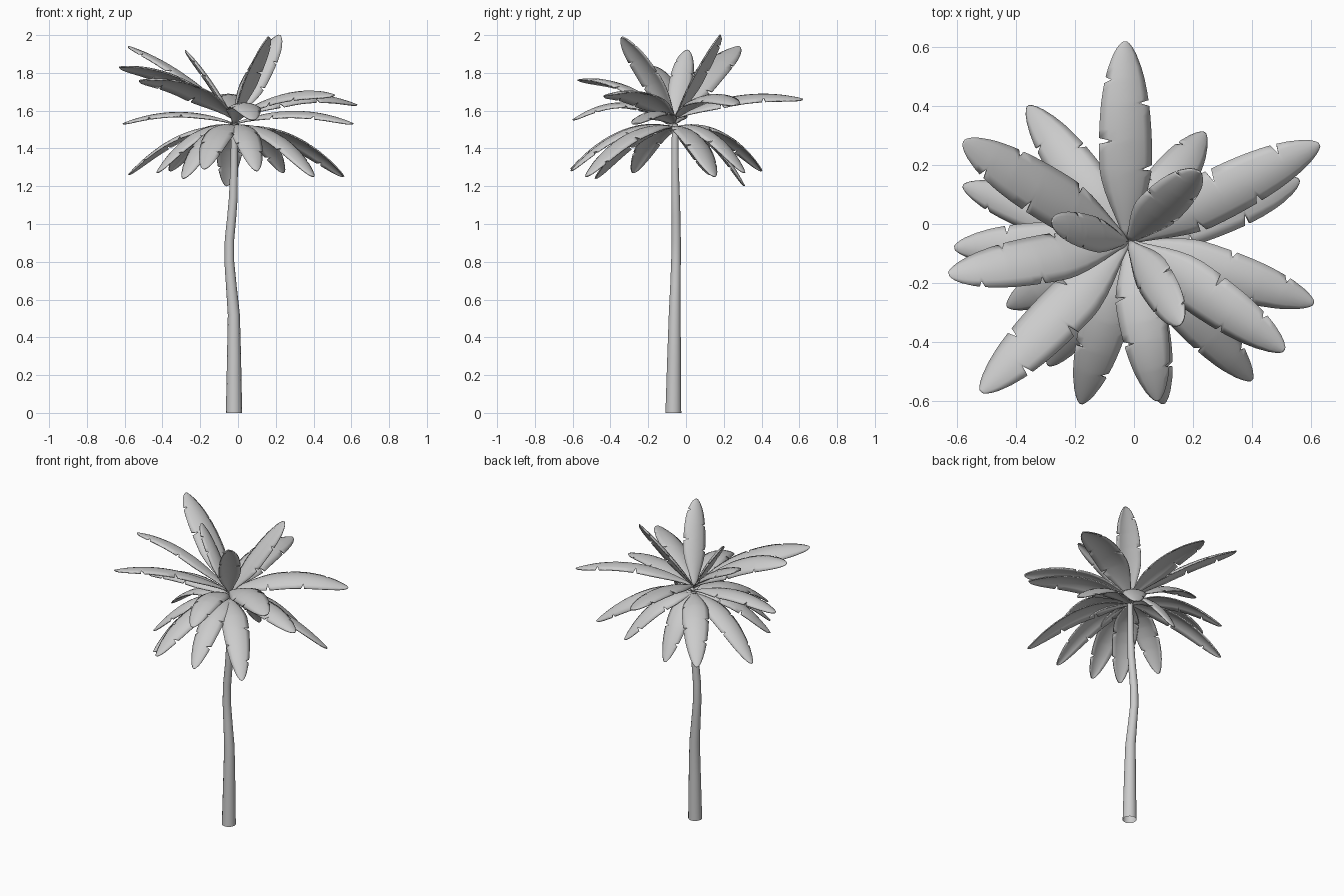
import bpy
import bmesh
import math
import random
from mathutils import Matrix, Vector

random.seed(4)
cube = bpy.data.objects.get("Cube")
if cube:
    bpy.data.objects.remove(cube, do_unlink=True)

grey = bpy.data.materials.new("plain_grey")
grey.use_nodes = True
color = (0.6, 0.6, 0.6, 1)
grey.diffuse_color = color
grey.node_tree.nodes["Principled BSDF"].inputs["Base Color"].default_value = color


def make_object(name, rows, closed):
    """Join rows of points into a smooth sheet or tube."""
    bm = bmesh.new()
    grid = [[bm.verts.new(p) for p in row] for row in rows]
    count = len(grid[0])
    for a, b in zip(grid, grid[1:]):
        for i in range(count if closed else count - 1):
            j = (i + 1) % count
            bm.faces.new((a[i], a[j], b[j], b[i]))
    mesh = bpy.data.meshes.new(name)
    bm.to_mesh(mesh)
    bm.free()
    mesh.materials.append(grey)
    obj = bpy.data.objects.new(name, mesh)
    bpy.context.collection.objects.link(obj)
    bpy.ops.object.select_all(action="DESELECT")
    obj.select_set(True)
    bpy.context.view_layer.objects.active = obj
    bpy.ops.object.shade_smooth_by_angle(angle=math.radians(40))
    return obj


# Trunk: bent, tapering tube given as x, y, z, radius
stations = [(-.021, -.067, 0, .043), (-.021, -.063, .3, .037), (-.022, -.06, .52, .032),
            (-.036, -.056, .68, .028), (-.046, -.053, .8, .026), (-.045, -.052, .92, .025),
            (-.033, -.053, 1.04, .024), (-.025, -.055, 1.14, .023), (-.021, -.058, 1.3, .02),
            (-.018, -.058, 1.53, .017)]
SIDES = 14
trunk = [[(x + r * math.cos(math.tau * i / SIDES), y + r * math.sin(math.tau * i / SIDES), z)
          for i in range(SIDES)] for x, y, z, r in stations]
make_object("trunk", trunk, True)


def half_width(t):
    """Leaf outline: slim stalk, broad middle, blunt point."""
    grow = min(1, t / 0.4)
    body = 0.12 + 0.88 * math.sin(grow * math.pi / 2) ** 1.3
    return body * max(0.0, 1 - max(0, (t - 0.4) / 0.6) ** 2.5) ** 0.6


def frond(name, tip, base_z, bow, width, roll):
    """Arched, rolled leaf with a drooping cross-section and torn notches."""
    base = Vector((-.02, -.06, base_z))
    tip = Vector(tip)
    control = (base + tip) / 2 + Vector((0, 0, bow))
    flat_side = Vector((tip.y - base.y, base.x - tip.x, 0)).normalized()
    notches = {}
    for k in range(4):
        notches[0.36 + 0.15 * k + random.uniform(-.04, .04)] = (-1 if k % 2 else 1,
                                                               random.uniform(.5, .75))
    steps = [(i / 16, 0, 1) for i in range(16)] + [(.97, 0, 1), (.99, 0, 1), (.998, 0, 1)]
    steps = [s for s in steps if all(abs(s[0] - n) > .025 for n in notches)]
    for t, (edge, depth) in notches.items():
        steps += [(t - .016, 0, 1), (t, edge, depth), (t + .014, 0, 1)]
    rows = []
    for t, edge, depth in sorted(steps):
        point = base * (1 - t) ** 2 + control * 2 * t * (1 - t) + tip * t * t
        along = ((control - base) * (1 - t) + (tip - control) * t).normalized()
        side = Matrix.Rotation(math.radians(roll), 3, along) @ flat_side
        up = side.cross(along).normalized()
        half = half_width(t) * width / 2
        row = []
        for k in range(-3, 4):
            u = k / 3
            if edge * u > 0:
                u *= depth
            row.append(point + side * u * half - up * 0.3 * half * u * u)
        rows.append(row)
    obj = make_object(name, rows, False)
    solid = obj.modifiers.new("thickness", "SOLIDIFY")
    solid.thickness = 0.007
    solid.offset = 0


# Fronds by tier: base height, then tip, bow, width and roll of each
tiers = {
    "lower_frond": (1.51, [
        ((.56, .15, 1.25), .17, .17, -14), ((.24, .31, 1.27), .19, .16, 0),
        ((-.06, .31, 1.2), .2, .15, 0), ((-.36, .4, 1.28), .19, .16, 0),
        ((-.58, .13, 1.26), .17, .15, 0), ((-.43, -.28, 1.27), .18, .15, 0),
        ((-.29, -.48, 1.24), .18, .15, 0), ((-.18, -.61, 1.29), .19, .16, 0),
        ((.1, -.61, 1.28), .19, .15, 0), ((.4, -.53, 1.25), .19, .16, 0)]),
    "middle_frond": (1.53, [
        ((.61, -.27, 1.53), .13, .16, 6), ((-.61, -.08, 1.53), .12, .15, 0),
        ((.08, -.6, 1.55), .2, .16, 0)]),
    "upper_frond": (1.56, [
        ((.63, .27, 1.63), .17, .18, 10), ((.51, -.43, 1.68), .13, .17, 15),
        ((-.03, .62, 1.66), .13, .18, 10), ((-.52, -.57, 1.76), .14, .18, 13),
        ((-.63, -.17, 1.83), .15, .17, 18), ((-.58, .28, 1.94), .1, .18, 11)]),
    "crown_frond": (1.55, [
        ((.22, .18, 2.0), .05, .15, 18), ((-.28, .01, 1.92), .06, .12, 18),
        ((.16, -.34, 1.99), .07, .14, 22)]),
}
for name, (base_z, fronds) in tiers.items():
    for number, (tip, bow, width, roll) in enumerate(fronds, 1):
        frond(f"{name}_{number}", tip, base_z, bow, width, roll)
